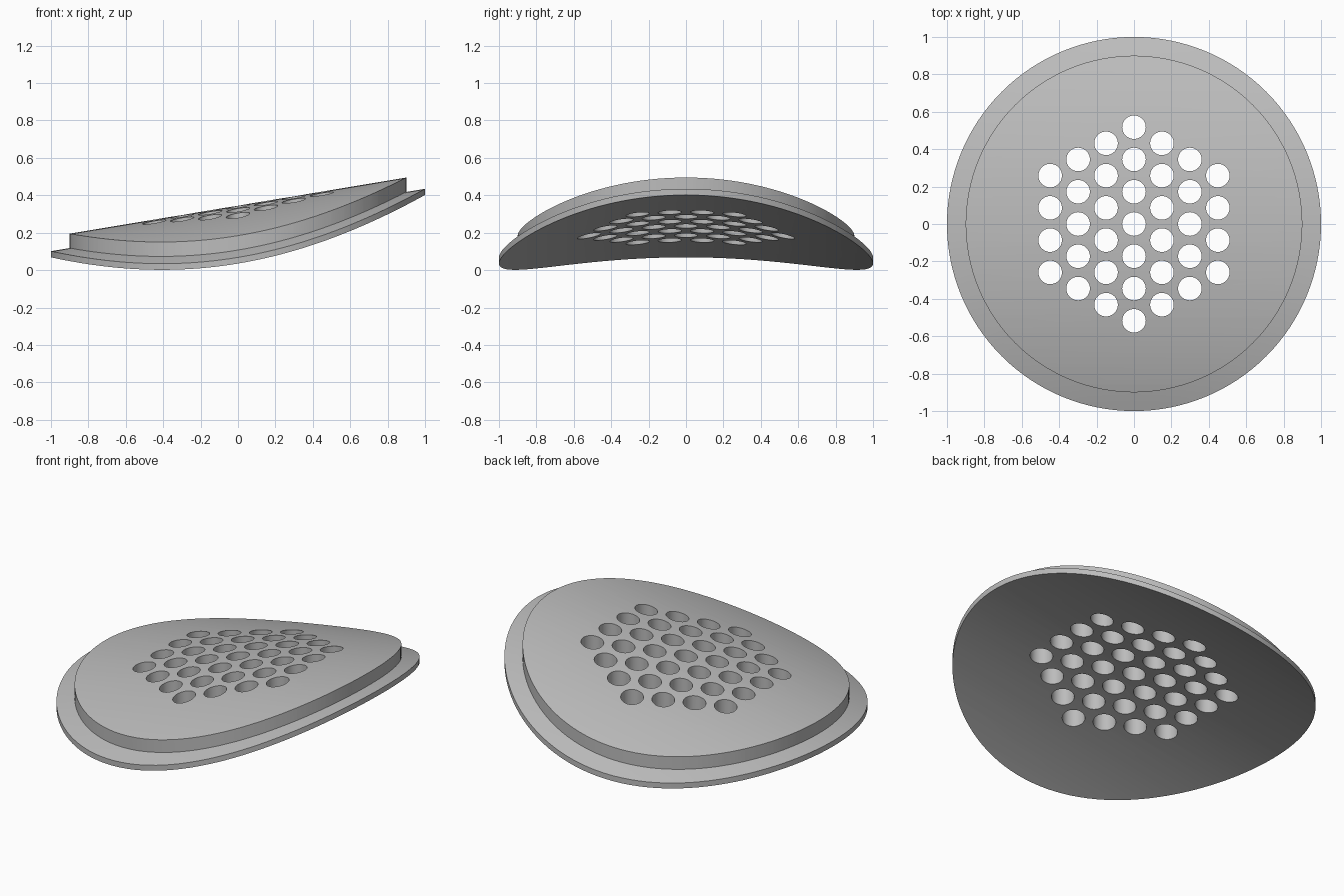
import bpy, bmesh, math
from mathutils import Matrix

cube = bpy.data.objects.get("Cube")
if cube:
    bpy.data.objects.remove(cube, do_unlink=True)

SEGMENTS = 128
ARC_RADIUS = 2.6
SLOPE = 1 / 6
BASE_HEIGHT = 0.235
STRIPS = 40
PITCH = 0.1725
HOLE_RADIUS = 0.063


def lift(x, y):
    """Height of the sloping cylindrical underside."""
    return BASE_HEIGHT + SLOPE * x + math.sqrt(ARC_RADIUS ** 2 - y * y) - ARC_RADIUS


def new_object(name, bm):
    mesh = bpy.data.meshes.new(name)
    bm.to_mesh(mesh)
    bm.free()
    obj = bpy.data.objects.new(name, mesh)
    bpy.context.collection.objects.link(obj)
    return obj


grey = bpy.data.materials.new("plain grey")
grey.use_nodes = True
colour = (0.5, 0.5, 0.5, 1)
grey.diffuse_color = colour
grey.node_tree.nodes["Principled BSDF"].inputs["Base Color"].default_value = colour

# Flat stepped disc: thin flange with a raised pad
bm = bmesh.new()
rings = []
for radius, z in ((1, 0), (1, 0.033), (0.9, 0.033), (0.9, 0.11)):
    rings.append([bm.verts.new((radius * math.cos(a), radius * math.sin(a), z))
                  for a in (math.tau * i / SEGMENTS for i in range(SEGMENTS))])
bm.faces.new(rings[0][::-1])
bm.faces.new(rings[-1])
for low, high in zip(rings, rings[1:]):
    for i in range(SEGMENTS):
        j = (i + 1) % SEGMENTS
        bm.faces.new((low[i], low[j], high[j], high[i]))

# Slice into strips, then bend and tilt
for i in range(1, STRIPS):
    bmesh.ops.bisect_plane(bm, geom=bm.verts[:] + bm.edges[:] + bm.faces[:], dist=1e-5,
                           plane_co=(0, -1 + 2 * i / STRIPS, 0), plane_no=(0, 1, 0))
for v in bm.verts:
    v.co.z += lift(v.co.x, v.co.y)
bmesh.ops.recalc_face_normals(bm, faces=bm.faces[:])
disc = new_object("curved_disc", bm)
disc.data.materials.append(grey)

# Hexagonal pattern of upright hole cutters
bm = bmesh.new()
for column in range(-3, 4):
    count = 7 - abs(column)
    for row in range(count):
        x = column * PITCH * math.sqrt(3) / 2
        y = (row - (count - 1) / 2) * PITCH
        bmesh.ops.create_cone(bm, cap_ends=True, segments=40, radius1=HOLE_RADIUS,
                              radius2=HOLE_RADIUS, depth=2,
                              matrix=Matrix.Translation((x, y, 0.3)))
cutter = new_object("hole_cutter", bm)
cutter.data.materials.append(grey)
cutter.hide_render = True

# Cut the holes and shade smoothly between sharp edges
boolean = disc.modifiers.new("holes", "BOOLEAN")
boolean.operation = "DIFFERENCE"
boolean.solver = "EXACT"
boolean.object = cutter
bpy.context.view_layer.objects.active = disc
disc.select_set(True)
bpy.ops.object.modifier_apply(modifier=boolean.name)
bpy.data.objects.remove(cutter, do_unlink=True)
bpy.ops.object.shade_smooth_by_angle(angle=math.radians(30))
